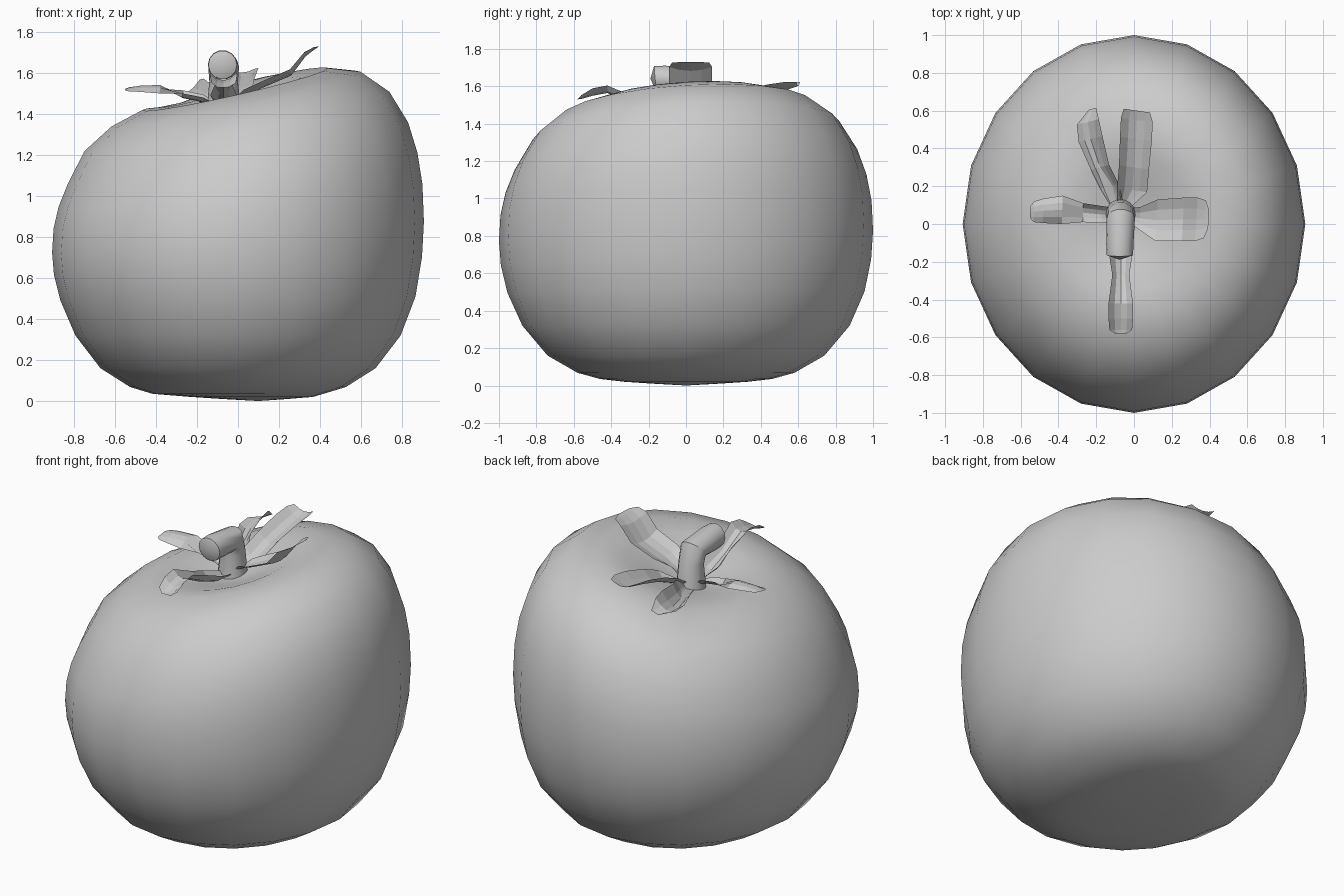
import bpy, bmesh, math
from mathutils import Vector

if "Cube" in bpy.data.objects:
    bpy.data.objects.remove(bpy.data.objects["Cube"])


def make_object(name, bm, smooth=None):
    bmesh.ops.recalc_face_normals(bm, faces=bm.faces)
    me = bpy.data.meshes.new(name)
    bm.to_mesh(me)
    bm.free()
    ob = bpy.data.objects.new(name, me)
    bpy.context.collection.objects.link(ob)
    if smooth:
        bpy.ops.object.select_all(action='DESELECT')
        ob.select_set(True)
        bpy.context.view_layer.objects.active = ob
        bpy.ops.object.shade_smooth_by_angle(angle=math.radians(smooth))
    return ob


def bridge(bm, rings, closed=True):
    for a, b in zip(rings, rings[1:]):
        n = len(a)
        for i in range(n if closed else n - 1):
            j = (i + 1) % n
            bm.faces.new((a[i], a[j], b[j], b[i]))


# fruit body: 20-sided lathe, oval in plan, leaning upward to the right and back
SIDES = 20
profile = [(.18, .01), (.33, .02), (.46, .035), (.58, .068), (.74, .16),
           (.875, .32), (.955, .5), (.99, .66), (1, .8), (.992, .95), (.965, 1.08),
           (.915, 1.21), (.82, 1.365), (.67, 1.475), (.5, 1.525), (.36, 1.51),
           (.22, 1.47), (.09, 1.435)]


def body_point(u, z, ang):
    f = max(0, min(1, (z - .45) / .75))
    top = max(0, min(1, (z - 1.3) / .2))
    cx = -.03 * max(0, 1 - u) if z > 1.3 else 0
    if z < .03:
        cx = .1 * (1 - u)
    x, y = .907 * u * math.cos(ang) + cx, u * math.sin(ang)
    # soft dent in the shoulder at the back left
    dent = .035 * math.exp(-((x + .35) ** 2 + (y - .45) ** 2) / .06) if z > 1.3 else 0
    return Vector((x, y, z + f * ((.18 + .045 * top) * x + .06 * y) - dent))


bm = bmesh.new()
rings = [[bm.verts.new(body_point(u, z, math.pi / 2 + i * math.tau / SIDES))
          for i in range(SIDES)] for u, z in profile]
bridge(bm, rings)
for ring, z in ((rings[0], 0.0), (rings[-1], 1.425)):
    c = bm.verts.new(body_point(0, z, 0))
    for i in range(SIDES):
        bm.faces.new((ring[i], ring[(i + 1) % SIDES], c))
body = make_object("fruit_body", bm, 60)


# stem: short tube rising from the hollow and bending to the front
STEM_SIDES = 14
path = [((-.07, .05, 1.39), .085, 0), ((-.07, .05, 1.56), .07, 15),
        ((-.07, .03, 1.63), .075, 50), ((-.075, -.11, 1.64), .072, 88),
        ((-.075, -.165, 1.64), .07, 95)]
bm = bmesh.new()
rings = []
for p, r, tilt in path:
    t = math.radians(tilt)
    up = Vector((0, math.cos(t), math.sin(t)))
    rings.append([bm.verts.new(Vector(p) + r * (
        Vector((math.cos(a), 0, 0)) + up * math.sin(a)))
        for a in (i * math.tau / STEM_SIDES for i in range(STEM_SIDES))])
bridge(bm, rings)
tip = bm.verts.new((-.075, -.19, 1.64))
for i in range(STEM_SIDES):
    bm.faces.new((rings[-1][i], rings[-1][(i + 1) % STEM_SIDES], tip))
make_object("stem", bm, 40)


# leaves: curved strips, each row is (x, y, z, half width, edge lift)
def leaf(name, rows, roll=0):
    bm = bmesh.new()
    pts = [Vector(r[:3]) for r in rows]
    side = (pts[-1] - pts[0]).cross(Vector((0, 0, 1))).normalized()
    side.z = roll
    strips = []
    for p, row in zip(pts, rows):
        w, lift = row[3:]
        strips.append([bm.verts.new(p + side * (w * s) + Vector((0, 0, lift * (s * s - .4))))
                       for s in (-1, -.5, 0, .5, 1)])
    bridge(bm, strips, closed=False)
    make_object(name, bm)


leaf("leaf_right", [(-.05, .05, 1.44, .03, .01), (.03, .03, 1.5, .06, .03),
                    (.12, .02, 1.54, .11, .03), (.26, .025, 1.6, .115, .03),
                    (.33, .025, 1.69, .115, .02), (.375, .025, 1.72, .1, .01),
                    (.395, .025, 1.73, .05, 0)])
leaf("leaf_left", [(-.08, .05, 1.43, .03, .01), (-.17, .05, 1.47, .045, .03),
                   (-.27, .06, 1.49, .05, .03), (-.38, .075, 1.53, .075, -.03),
                   (-.48, .07, 1.53, .065, -.02), (-.53, .065, 1.525, .055, -.01),
                   (-.55, .065, 1.52, .03, 0)], .15)
leaf("leaf_front", [(-.07, .02, 1.43, .03, .01), (-.07, -.14, 1.46, .065, .05),
                    (-.07, -.27, 1.51, .045, .05), (-.07, -.42, 1.58, .065, .04),
                    (-.07, -.5, 1.565, .065, .04), (-.07, -.56, 1.54, .06, .02),
                    (-.07, -.58, 1.53, .03, 0)])
leaf("leaf_back_right", [(-.06, .08, 1.44, .03, .01), (-.01, .18, 1.49, .08, .05),
                         (0, .3, 1.54, .08, .05), (.01, .45, 1.58, .085, .05),
                         (.015, .55, 1.6, .085, .04), (.015, .6, 1.61, .07, .02)])
leaf("leaf_back_left", [(-.08, .08, 1.43, .03, .01), (-.13, .2, 1.46, .05, .05),
                        (-.18, .3, 1.49, .05, .05), (-.23, .45, 1.51, .065, .05),
                        (-.245, .54, 1.52, .06, .03), (-.22, .61, 1.51, .02, 0)], .5)
